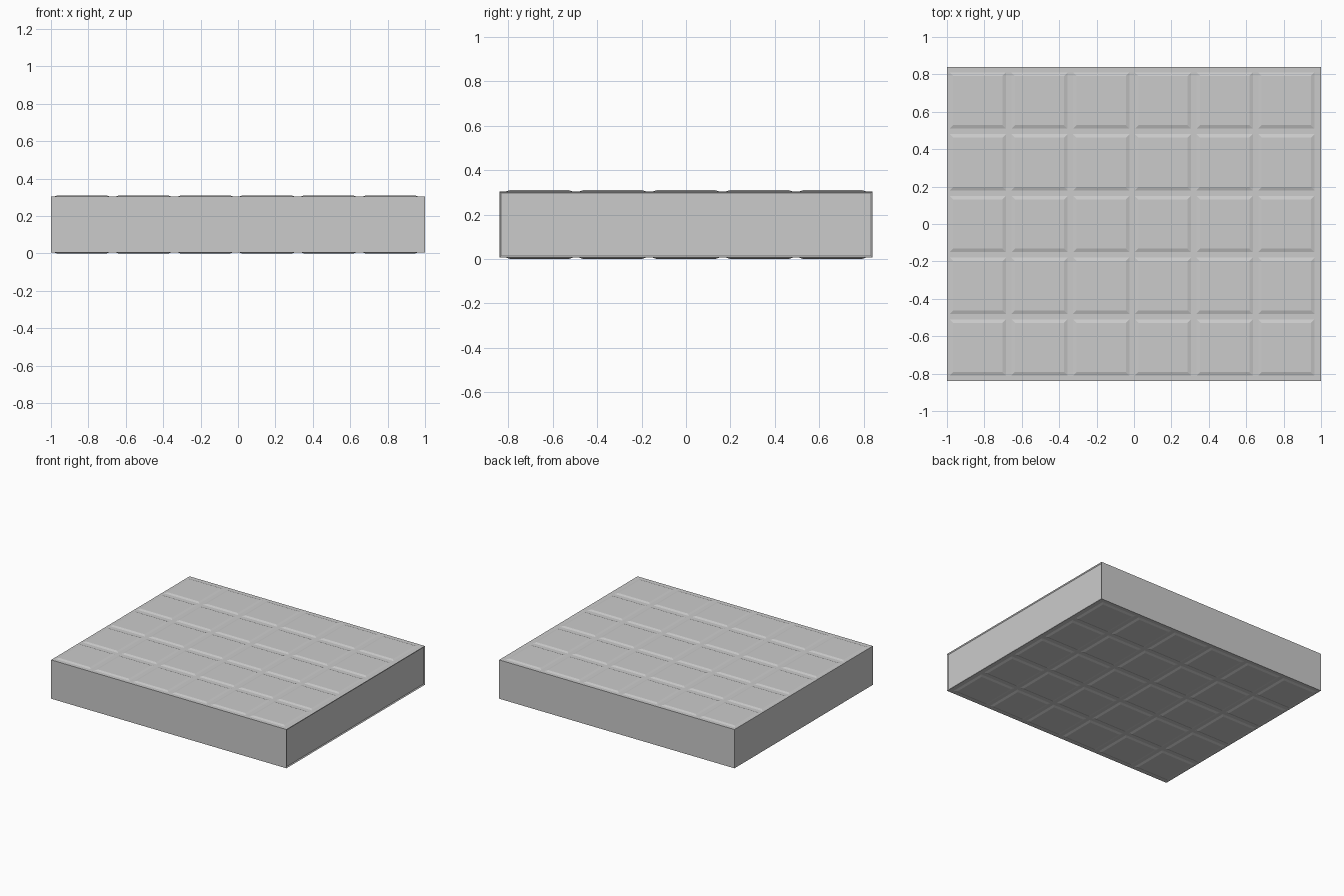
import bpy, bmesh

if "Cube" in bpy.data.objects:
    bpy.data.objects.remove(bpy.data.objects["Cube"])

W, D, H = 2.0, 1.68, 0.31      # overall size
PAD_H = 0.006                  # how far the tiles stand proud
PITCH, PAD, SLOPE = 0.33, 0.30, 0.018


def add_object(name, bm):
    bmesh.ops.recalc_face_normals(bm, faces=bm.faces)
    mesh = bpy.data.meshes.new(name)
    bm.to_mesh(mesh)
    bm.free()
    obj = bpy.data.objects.new(name, mesh)
    bpy.context.collection.objects.link(obj)
    return obj


# Slab body with a shallow framed panel on the right end
bm = bmesh.new()
bmesh.ops.create_cube(bm, size=1)
bmesh.ops.scale(bm, vec=(W, D, H - 2 * PAD_H), verts=bm.verts)
bmesh.ops.translate(bm, vec=(0, 0, H / 2), verts=bm.verts)
bm.normal_update()
right = [f for f in bm.faces if f.normal.x > 0.9]
bmesh.ops.inset_region(bm, faces=right, thickness=0.011, depth=-0.006)
add_object("slab_body", bm)


def add_tile(bm, x, y, z, rise):
    # Raised square with sloping edges
    rings = []
    for half, zz in ((PAD / 2, z), (PAD / 2 - SLOPE, z + rise)):
        rings.append([bm.verts.new((x + sx * half, y + sy * half, zz))
                      for sx, sy in ((-1, -1), (1, -1), (1, 1), (-1, 1))])
    low, high = rings
    bm.faces.new(high)
    bm.faces.new(low[::-1])
    for i in range(4):
        j = (i + 1) % 4
        bm.faces.new((low[i], low[j], high[j], high[i]))


# Six by five grids of tiles on the top and underside
for name, z, rise in (("top_tiles", H - PAD_H, PAD_H),
                      ("bottom_tiles", PAD_H, -PAD_H)):
    bm = bmesh.new()
    for col in range(6):
        for row in range(5):
            add_tile(bm, -0.01 + (col - 2.5) * PITCH, (row - 2) * PITCH, z, rise)
    add_object(name, bm)
